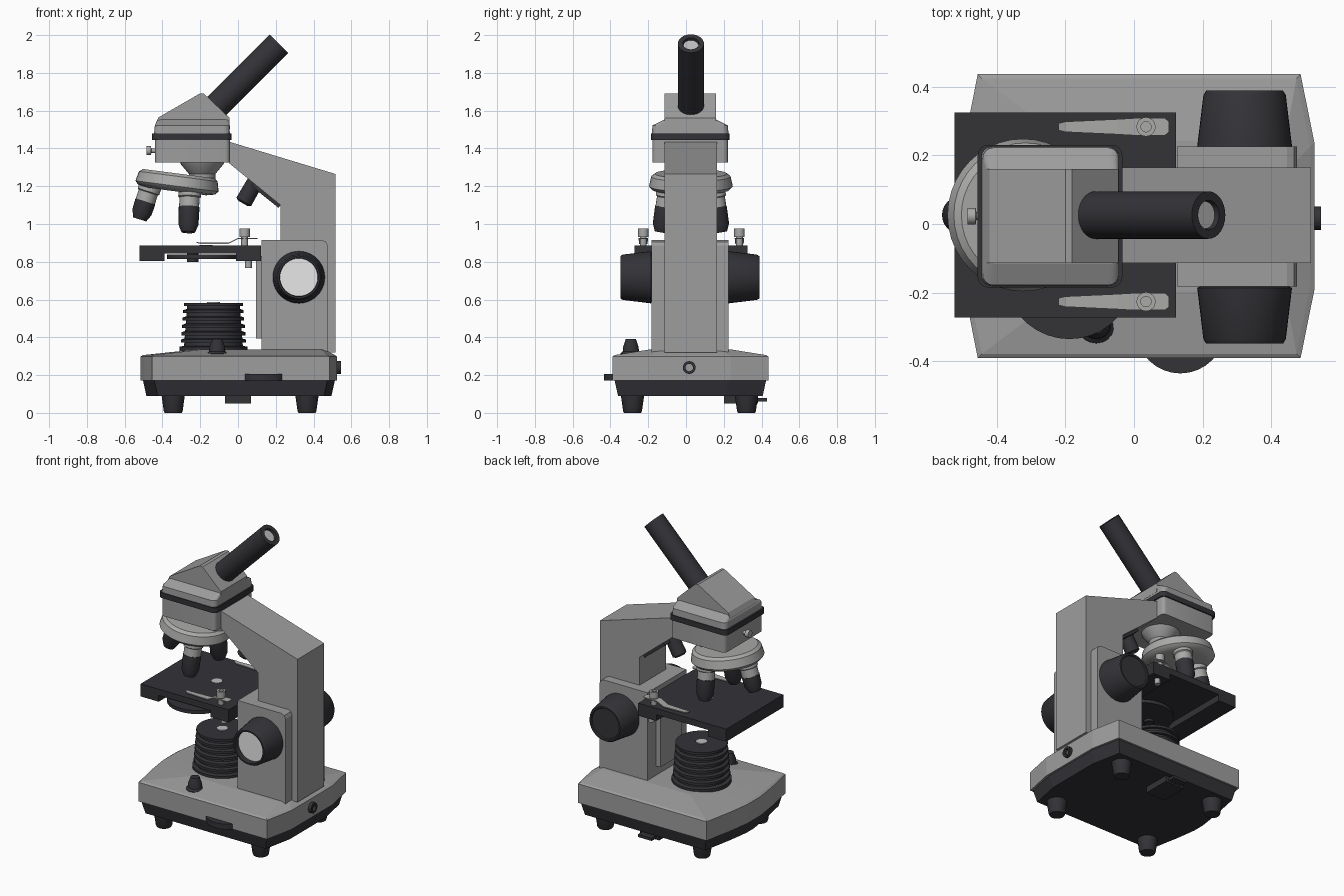
import bpy, bmesh, math
from mathutils import Vector

if "Cube" in bpy.data.objects:
    bpy.data.objects.remove(bpy.data.objects["Cube"])

YC = 0.023  # symmetry plane of the instrument


def material(name, r, g, b):
    m = bpy.data.materials.new(name)
    m.diffuse_color = (r, g, b, 1)
    m.use_nodes = True
    m.node_tree.nodes["Principled BSDF"].inputs["Base Color"].default_value = m.diffuse_color
    return m


GRAY = material("body_gray", 0.34, 0.34, 0.34)
BLACK = material("soft_black", 0.033, 0.033, 0.039)
METAL = material("light_metal", 0.40, 0.40, 0.395)
GLASS = material("lens_glass", 0.52, 0.52, 0.53)
PALE = material("pale_cap", 0.85, 0.85, 0.85)


def loft(name, rings, mat, smooth=False):
    """Skin equal-length point rings and cap both ends."""
    bm = bmesh.new()
    vs = [[bm.verts.new(p) for p in ring] for ring in rings]
    n = len(vs[0])
    for a, b in zip(vs, vs[1:]):
        for i in range(n):
            j = (i + 1) % n
            bm.faces.new((a[i], a[j], b[j], b[i]))
    bm.faces.new(vs[0])
    bm.faces.new(vs[-1])
    bmesh.ops.recalc_face_normals(bm, faces=bm.faces)
    me = bpy.data.meshes.new(name)
    bm.to_mesh(me)
    bm.free()
    me.materials.append(mat)
    ob = bpy.data.objects.new(name, me)
    bpy.context.collection.objects.link(ob)
    if smooth:
        bpy.ops.object.select_all(action='DESELECT')
        ob.select_set(True)
        bpy.context.view_layer.objects.active = ob
        bpy.ops.object.shade_smooth_by_angle(angle=math.radians(35))
    return ob


def lathe(name, profile, loc, mat, axis=(0, 0, 1), seg=32):
    """Revolve (radius, height) pairs around an axis through loc."""
    q = Vector((0, 0, 1)).rotation_difference(Vector(axis).normalized())
    rings = [[Vector(loc) + q @ Vector((r * math.cos(2 * math.pi * k / seg),
                                        r * math.sin(2 * math.pi * k / seg), h))
              for k in range(seg)] for r, h in profile]
    return loft(name, rings, mat, True)


def prism(name, pts, y0, y1, mat):
    """Extrude an x-z profile along y."""
    return loft(name, [[(x, y, z) for x, z in pts] for y in (y0, y1)], mat)


def box(name, x0, x1, y0, y1, z0, z1, mat):
    return prism(name, [(x0, z0), (x1, z0), (x1, z1), (x0, z1)], y0, y1, mat)


def rrect(x0, x1, y0, y1, r, z, n=4):
    """Rounded rectangle ring at height z."""
    out = []
    for c, (cx, cy) in enumerate([(x1 - r, y1 - r), (x0 + r, y1 - r),
                                  (x0 + r, y0 + r), (x1 - r, y0 + r)]):
        for k in range(n + 1):
            a = math.pi / 2 * (c + k / n)
            out.append((cx + r * math.cos(a), cy + r * math.sin(a), z))
    return out


# Base: octagonal shell with a crowned top, dark tray below
HALF = [(0.525, 0.215), (0.485, 0.413), (-0.455, 0.413), (-0.495, 0.21)]


def base_ring(z, inset=0.0, half=HALF):
    pts = half + [(-0.515, 0.07)] if half is HALF else half
    both = pts + [(x, -y) for x, y in reversed(pts)]
    return [(x - math.copysign(inset, x), YC + y - math.copysign(inset, y), z)
            for x, y in both]


CROWN = [(0.46, 0.15), (0.44, 0.22), (-0.2, 0.22), (-0.22, 0.15), (-0.23, 0.06)]
loft("base_shell", [base_ring(0.172), base_ring(0.298), base_ring(0.306, 0.012),
                    base_ring(0.335, half=CROWN)], GRAY)
loft("base_tray", [base_ring(0.09, 0.03), base_ring(0.172, 0.012)], BLACK)
for i, x in enumerate((-0.343, 0.365)):
    for j, y in enumerate((-0.283, 0.32)):
        lathe(f"foot_{i}{j}", [(0.045, 0), (0.05, 0.01), (0.062, 0.095)], (x, y, 0), BLACK, seg=16)
box("underside_block", -0.07, 0.07, 0.2, 0.38, 0.05, 0.095, BLACK)
box("underside_tab", -0.05, 0.05, 0.38, 0.43, 0.06, 0.078, BLACK)
lathe("power_socket", [(0.034, 0), (0.034, 0.035), (0.02, 0.035), (0.02, 0.015)],
      (0.51, 0.017, 0.24), BLACK, (1, 0, 0), 20)
lathe("dimmer_wheel", [(0.13, 0.172), (0.13, 0.207)], (0.135, -0.305, 0), BLACK)
lathe("power_switch", [(0.058, 0.29), (0.055, 0.315), (0.043, 0.325), (0.041, 0.35),
                       (0.027, 0.39)], (-0.11, -0.292, 0), BLACK, seg=20)

# Illuminator: stack of ribs
ribs = [(0.18, 0.32), (0.18, 0.35)]
for k in range(6):
    r = 0.172 - 0.003 * k
    z = 0.355 + 0.039 * k
    ribs += [(r - 0.016, z), (r - 0.018, z + 0.017), (r, z + 0.017), (r, z + 0.033)]
lathe("illuminator", ribs, (-0.13, YC, 0), BLACK, seg=40)
lathe("illuminator_lens", [(0.035, 0.58), (0.035, 0.588)], (-0.13, YC, 0), GLASS, seg=24)

# Arm and focus housing
prism("arm", [(0.515, 0.32), (0.515, 1.265), (-0.045, 1.435), (-0.045, 1.32),
              (0.225, 1.10), (0.225, 0.32)], YC - 0.137, YC + 0.142, GRAY)
prism("focus_housing", [(0.125, 0.32), (0.475, 0.32), (0.475, 0.885), (0.466, 0.906),
                        (0.445, 0.915), (0.125, 0.915)], -0.182, 0.225, GRAY)
box("stage_rail", 0.095, 0.13, YC - 0.11, YC + 0.11, 0.395, 0.83, GRAY)
for name, s, y in (("front", -1, -0.18), ("back", 1, 0.22)):
    prof = [(0.125, 0), (0.138, 0.006), (0.12, 0.155), (0.112, 0.168), (0.102, 0.168)]
    prof += [(0.1, 0.13)] if s < 0 else [(0.098, 0.16)]
    lathe(f"{name}_focus_knob", prof, (0.322, y, 0.718), BLACK, (0, s, 0), 40)
lathe("front_knob_cap", [(0.1, 0.128), (0.1, 0.134)], (0.322, -0.18, 0.718), PALE, (0, -1, 0))

# Stage with side rails, diaphragm disc and clips
box("stage_plate", -0.522, 0.122, -0.272, 0.325, 0.845, 0.886, BLACK)
box("stage_left_rail", -0.522, -0.39, -0.272, 0.325, 0.803, 0.845, BLACK)
box("stage_right_rail", -0.01, 0.122, -0.272, 0.325, 0.803, 0.845, BLACK)
lathe("diaphragm_disc", [(0.188, 0.815), (0.188, 0.838)], (-0.188, -0.147, 0), BLACK, seg=36)
lathe("diaphragm_pivot", [(0.03, 0.8), (0.03, 0.845)], (-0.24, -0.147, 0), BLACK, seg=16)
lathe("stage_opening", [(0.035, 0.886), (0.035, 0.89)], (-0.17, YC, 0), GLASS, seg=24)
PATH = [(-0.22, 0.9, 0.01), (-0.2, 0.895, 0.015), (-0.05, 0.895, 0.022), (0.0, 0.92, 0.025),
        (0.09, 0.92, 0.025), (0.102, 0.92, 0.015)]
for name, y in (("back", 0.283), ("front", -0.226)):
    loft(f"{name}_clip", [[(x, y - w, z), (x, y + w, z), (x, y + w, z + 0.006),
                           (x, y - w, z + 0.006)] for x, z, w in PATH], METAL)
    lathe(f"{name}_clip_post", [(0.018, 0.88), (0.018, 0.93), (0.028, 0.932), (0.028, 0.975),
                                (0.015, 0.975), (0.015, 0.96)], (0.035, y, 0), METAL, seg=16)
    lathe(f"{name}_clip_screw", [(0.018, 0.768), (0.018, 0.81)], (0.055, y, 0), METAL, seg=12)

# Head: block, dark band, skirt, sloped roof
loft("head_block", [rrect(-0.44, -0.043, -0.178, 0.222, 0.025, z) for z in (1.325, 1.447)],
     GRAY, True)
loft("head_band", [rrect(-0.455, -0.034, -0.185, 0.23, 0.03, z) for z in (1.445, 1.48)],
     BLACK, True)
loft("head_skirt", [rrect(-0.445, -0.043, -0.18, 0.225, 0.03, 1.475),
                    rrect(-0.44, -0.045, -0.178, 0.222, 0.03, 1.522),
                    rrect(-0.425, -0.047, -0.115, 0.16, 0.02, 1.552)], GRAY)
prism("head_roof", [(-0.44, 1.5), (-0.435, 1.535), (-0.42, 1.565), (-0.2, 1.692), (-0.18, 1.69),
                    (-0.045, 1.562), (-0.043, 1.5)], YC - 0.137, YC + 0.137, GRAY)
lathe("head_screw", [(0.012, 0), (0.012, 0.022), (0.024, 0.024), (0.024, 0.048)],
      (-0.437, YC, 1.388), METAL, (-1, 0, 0), 16)

# Eyepiece tube at 45 degrees
lathe("eyepiece_tube", [(0.069, 0), (0.069, 0.505), (0.043, 0.505), (0.04, 0.485)],
      (-0.14, YC + 0.003, 1.598), BLACK, (1, 0, 1), 32)
lathe("eyepiece_lens", [(0.04, 0.483), (0.04, 0.49)], (-0.14, YC + 0.003, 1.598), GLASS,
      (1, 0, 1), 24)

# Revolving nosepiece, tilted, with three splayed objectives
lathe("nosepiece_cone", [(0.118, 1.33), (0.112, 1.315), (0.07, 1.265), (0.07, 1.235)],
      (-0.19, YC, 0), GRAY)
tilt = Vector((0.13, 0, 1)).normalized()
center = Vector((-0.32, YC + 0.003, 1.222))
lathe("nosepiece_turret", [(0.16, -0.05), (0.205, -0.04), (0.222, -0.022), (0.21, 0.03),
                           (0.19, 0.045)], center, METAL, tilt, 40)
turn = Vector((0, 0, 1)).rotation_difference(tilt)
for i, (deg, length) in enumerate(((180, 0.2), (60, 0.235), (-60, 0.235))):
    a = math.radians(deg)
    out = Vector((math.cos(a), math.sin(a), 0))
    start = center + turn @ (out * 0.138 + Vector((0, 0, -0.025)))
    axis = turn @ (out * 0.18 + Vector((0, 0, -1)))
    lathe(f"objective_{i}_collar", [(0.06, 0), (0.06, 0.045), (0.053, 0.05), (0.053, 0.105)],
          start, METAL, axis, 24)
    lathe(f"objective_{i}_barrel", [(0.055, 0.1), (0.053, length - 0.04), (0.036, length),
                                    (0.022, length), (0.02, length - 0.008)],
          start, BLACK, axis, 24)

# Upper lamp on the underside of the arm
prism("lamp_mount", [(0.08, 1.22), (0.228, 1.105), (0.215, 1.085), (0.068, 1.203)],
      YC - 0.1, YC + 0.1, BLACK)
lathe("upper_lamp", [(0.043, 0), (0.045, 0.135), (0.03, 0.145), (0.028, 0.13)],
      (0.098, YC, 1.235), BLACK, (-0.5, 0, -0.87), 24)
